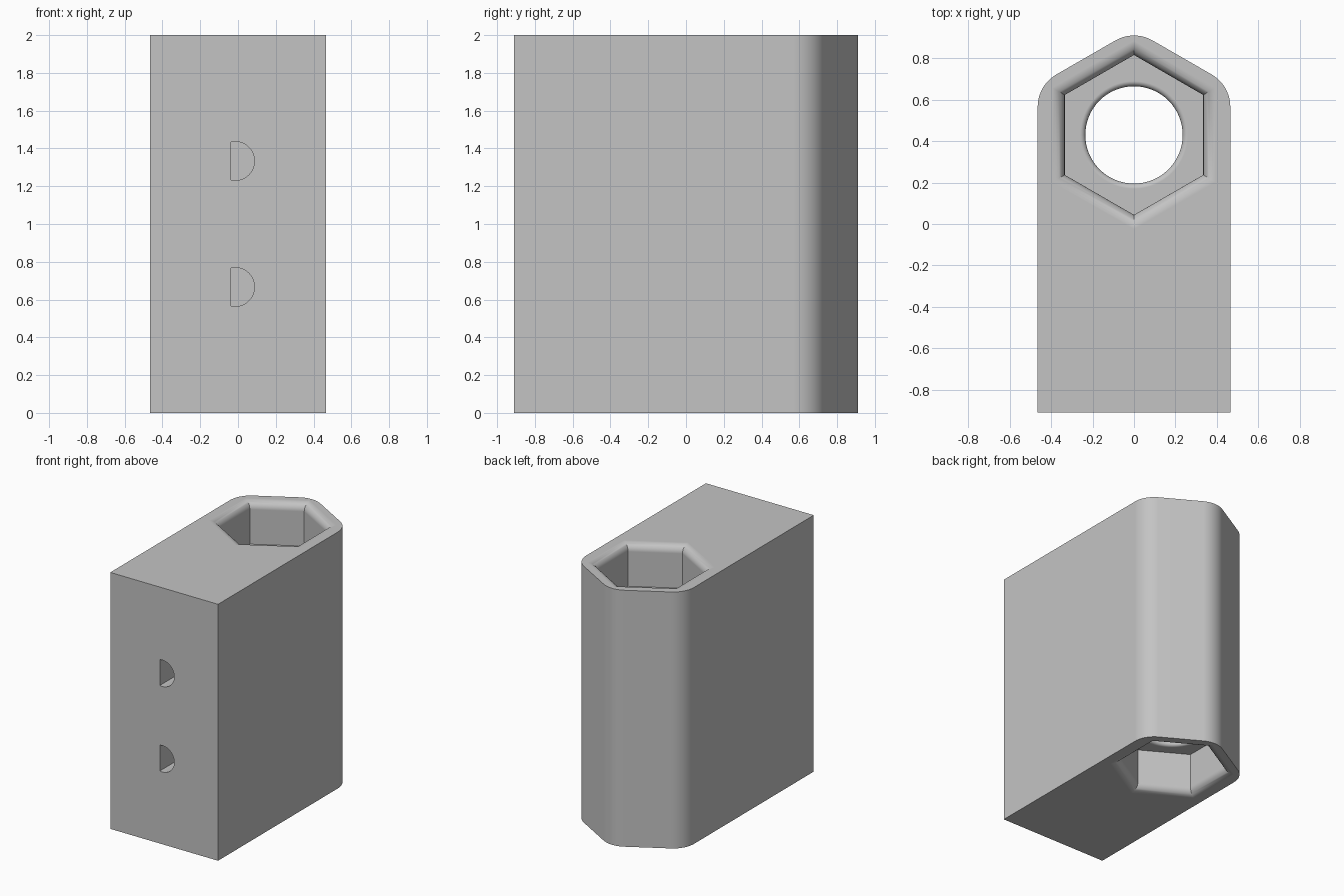
import bpy, bmesh, math

cube = bpy.data.objects.get("Cube")
if cube:
    bpy.data.objects.remove(cube, do_unlink=True)

HALF_W, FRONT, HEIGHT = 0.465, -0.91, 2.0
BORE_Y = 0.43          # axis of the vertical bore
POCKET_DEPTH = 0.33    # hexagonal pocket at each end
FILLET_STEPS = 8

grey = bpy.data.materials.new("light grey")
grey.use_nodes = True
colour = (0.55, 0.55, 0.55, 1)
grey.diffuse_color = colour
grey.node_tree.nodes["Principled BSDF"].inputs["Base Color"].default_value = colour


def loft(name, rings):
    """Closed solid skinned through rings of equal point count."""
    bm = bmesh.new()
    loops = [[bm.verts.new(p) for p in ring] for ring in rings]
    n = len(loops[0])
    for a, b in zip(loops, loops[1:]):
        for i in range(n):
            j = (i + 1) % n
            bm.faces.new((a[i], a[j], b[j], b[i]))
    bm.faces.new(loops[0][::-1])
    bm.faces.new(loops[-1])
    bmesh.ops.recalc_face_normals(bm, faces=bm.faces)
    mesh = bpy.data.meshes.new(name)
    bm.to_mesh(mesh)
    bm.free()
    mesh.materials.append(grey)
    obj = bpy.data.objects.new(name, mesh)
    bpy.context.collection.objects.link(obj)
    return obj


def polygon(sides, radius, z):
    """Regular polygon about the bore axis, one corner facing back."""
    return [(radius * math.sin(math.tau * i / sides),
             BORE_Y + radius * math.cos(math.tau * i / sides), z)
            for i in range(sides)]


def arc(cx, cy, radius, start, end, steps):
    angles = [math.radians(start + (end - start) * i / steps) for i in range(steps + 1)]
    return [(cx + radius * math.cos(a), cy + radius * math.sin(a)) for a in angles]


def flare(sides, radius, fillet, z_edge, direction):
    """Rings of a concave-to-flat rounded mouth ending at z_edge."""
    scale = 1 / math.cos(math.pi / sides)
    rings = []
    for i in range(FILLET_STEPS + 1):
        a = math.pi / 2 * i / FILLET_STEPS
        rings.append(polygon(sides, radius + scale * fillet * (1 - math.cos(a)),
                             z_edge - direction * fillet * (1 - math.sin(a))))
    return rings


# Body outline: square front, rounded half-hexagon back
R = 0.18
APEX, SHOULDER = 0.938, 0.67
side = arc(HALF_W - R, SHOULDER - R * math.tan(math.pi / 6), R, 0, 60, 10)
crown = arc(0, APEX - R / math.cos(math.pi / 6), R, 60, 120, 10)
outline = ([(-HALF_W, FRONT), (HALF_W, FRONT)] + side + crown
           + [(-x, y) for x, y in reversed(side)])
body = loft("body_block", [[(x, y, z) for x, y in outline] for z in (0, HEIGHT)])

cutters = []

# Hexagonal pockets with rounded mouths, top and bottom
HEX, MOUTH = 0.386, 0.06
for label, edge, d in (("top", HEIGHT, 1), ("bottom", 0, -1)):
    rings = [polygon(6, HEX, edge - d * POCKET_DEPTH)]
    rings += flare(6, HEX, MOUTH, edge, d)
    rings.append(polygon(6, HEX + MOUTH / math.cos(math.pi / 6), edge + d * 0.1))
    cutters.append(loft(label + "_pocket_cutter", rings))

# Round bore with softened rims joining the pockets
BORE, RIM, SIDES = 0.235, 0.025, 64
low, high = POCKET_DEPTH, HEIGHT - POCKET_DEPTH
rings = [polygon(SIDES, BORE + RIM, low - 0.05)]
rings += flare(SIDES, BORE, RIM, low, -1)[::-1]
rings += flare(SIDES, BORE, RIM, high, 1)
rings.append(polygon(SIDES, BORE + RIM, high + 0.05))
cutters.append(loft("bore_cutter", rings))

# D-shaped shaft sockets in the front
SOCKET_R, SOCKET_X, FLAT_X = 0.103, -0.016, -0.037
half = 180 - math.degrees(math.acos((SOCKET_X - FLAT_X) / SOCKET_R))
for i in (1, 2):
    shape = arc(SOCKET_X, HEIGHT * i / 3, SOCKET_R, -half, half, 32)
    cutters.append(loft("socket_cutter", [[(x, y, z) for x, z in shape]
                                          for y in (FRONT - 0.1, FRONT + 0.6)]))

# Carve the body
bpy.ops.object.select_all(action="DESELECT")
bpy.context.view_layer.objects.active = body
body.select_set(True)
for cutter in cutters:
    cutter.hide_render = True
    mod = body.modifiers.new("carve", "BOOLEAN")
    mod.operation, mod.solver, mod.object = "DIFFERENCE", "EXACT", cutter
    bpy.ops.object.modifier_apply(modifier=mod.name)
    bpy.data.objects.remove(cutter, do_unlink=True)

# Smooth fillets, crisp edges, flat large faces
bpy.ops.object.shade_smooth_by_angle(angle=math.radians(30))
weighted = body.modifiers.new("even_normals", "WEIGHTED_NORMAL")
weighted.keep_sharp = True
